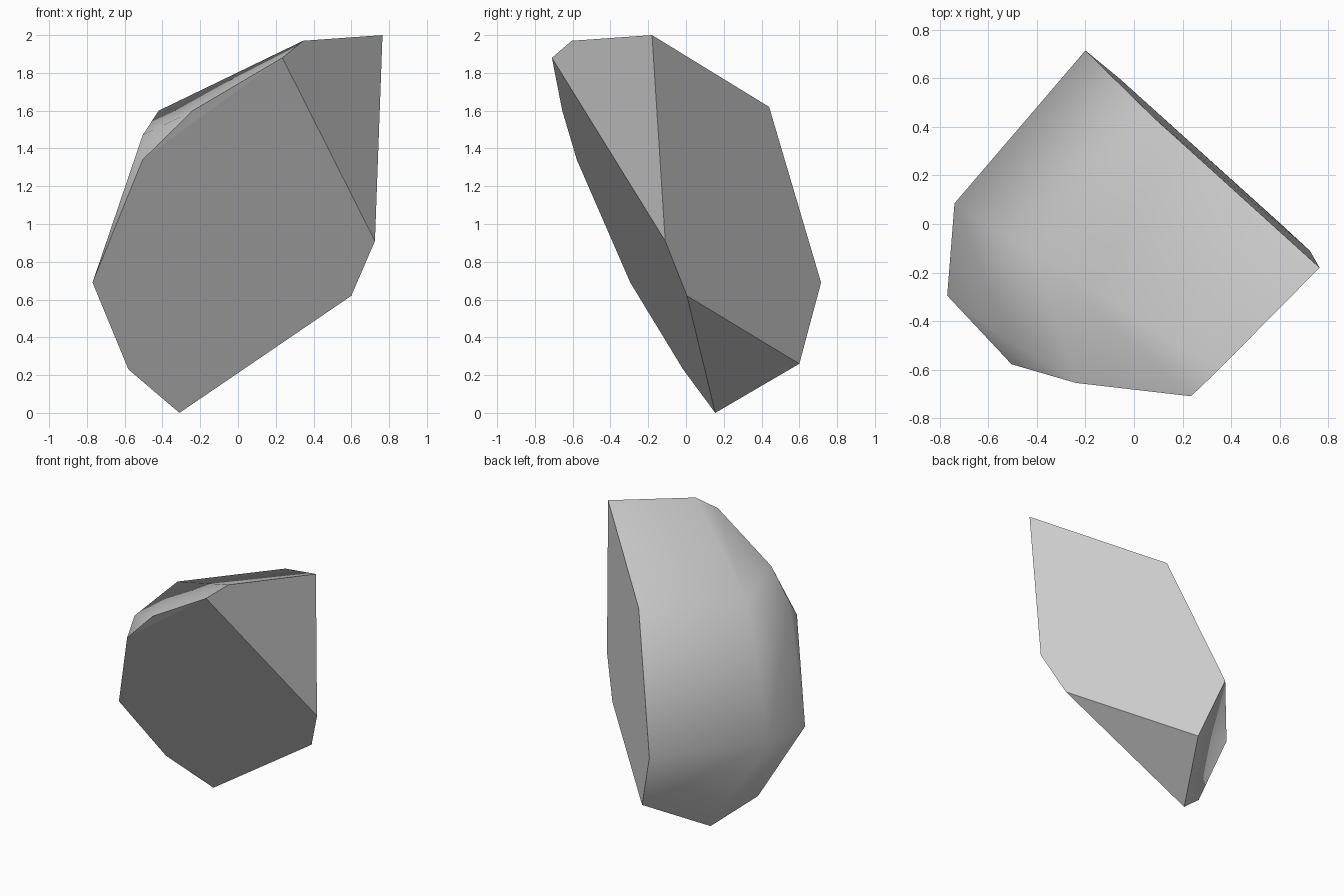
import bpy, bmesh, math
from mathutils import Vector

cube = bpy.data.objects.get("Cube")
if cube:
    bpy.data.objects.remove(cube, do_unlink=True)

# Stone colour
stone = bpy.data.materials.new("pale_grey_stone")
stone.use_nodes = True
grey = (0.6, 0.6, 0.6, 1)
stone.diffuse_color = grey
stone.node_tree.nodes["Principled BSDF"].inputs["Base Color"].default_value = grey

# Corners of the shard, grouped by the surface they bound
front_cut = [(-.31, .155, 0), (.6, .005, .62), (.725, -.11, .91), (.235, -.71, 1.88),
             (-.24, -.655, 1.6), (-.505, -.578, 1.34), (-.77, -.295, .69), (-.58, -.015, .23)]
side_cut = [(.765, -.18, 2), (.08, .44, 1.62), (-.2, .715, .69), (-.06, .6, .26)]
outer_shell = [(.345, -.605, 1.97), (-.42, -.11, 1.6), (-.505, -.49, 1.47), (-.74, .085, .7)]

# Convex shard, with the coplanar triangles of each cut merged
bm = bmesh.new()
for p in front_cut + side_cut + outer_shell:
    bm.verts.new(p)
hull = bmesh.ops.convex_hull(bm, input=bm.verts)
loose = [v for v in bm.verts if not v.link_faces]
bmesh.ops.delete(bm, geom=loose, context='VERTS')
bmesh.ops.recalc_face_normals(bm, faces=bm.faces)
bmesh.ops.dissolve_limit(bm, angle_limit=math.radians(3), verts=bm.verts, edges=bm.edges)

# Rounded outer shell is smooth, broken cuts stay flat with sharp rims
shell_direction = Vector((-.5, .3, .6))
for f in bm.faces:
    f.normal_update()
    f.smooth = f.normal.dot(shell_direction) > 0
for e in bm.edges:
    e.smooth = all(f.smooth for f in e.link_faces)

mesh = bpy.data.meshes.new("rock_shard")
bm.to_mesh(mesh)
bm.free()
mesh.materials.append(stone)
shard = bpy.data.objects.new("rock_shard", mesh)
bpy.context.collection.objects.link(shard)
